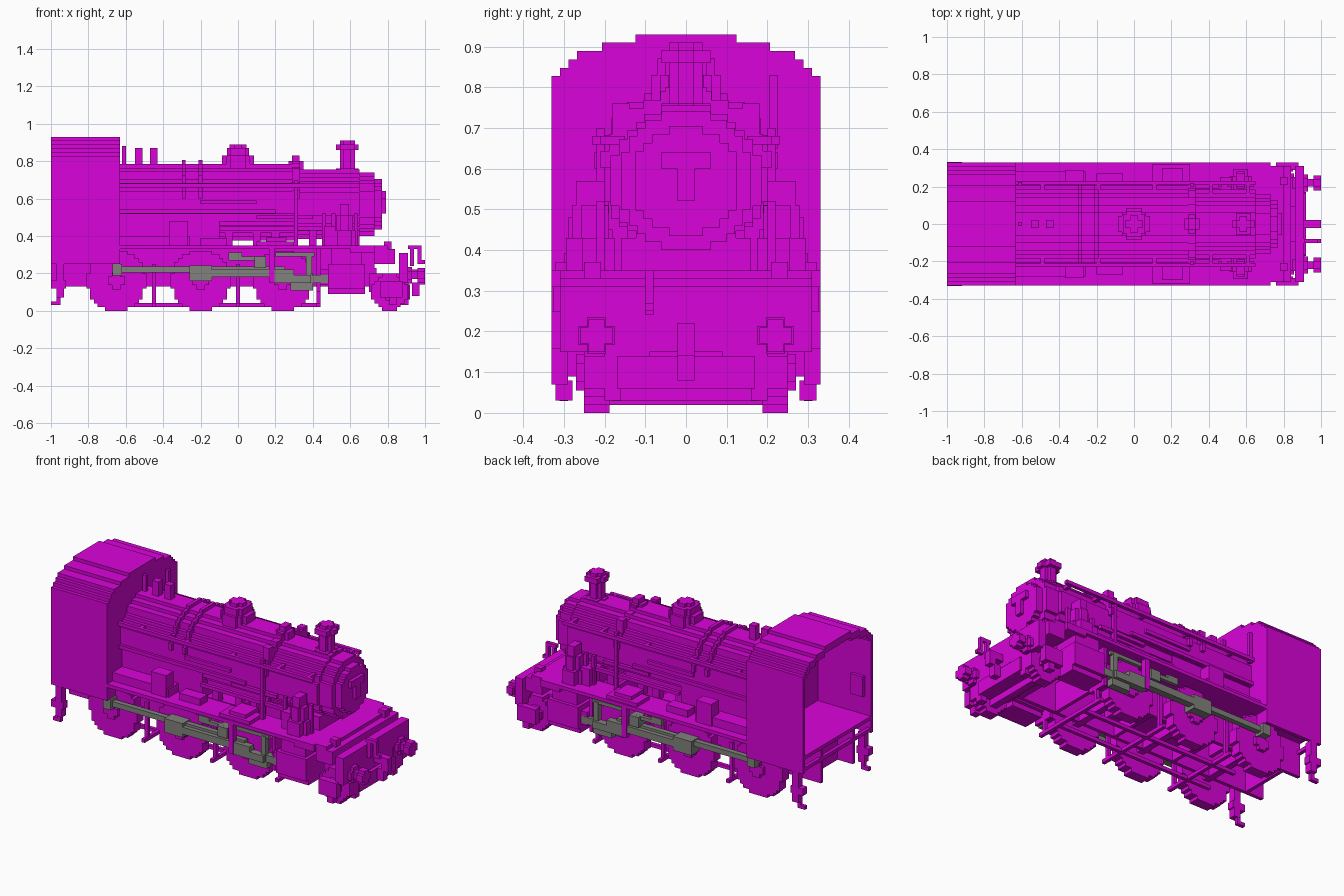
import bpy, bmesh, math

if "Cube" in bpy.data.objects:
    bpy.data.objects.remove(bpy.data.objects["Cube"], do_unlink=True)

# Main datum lines of the engine
UNIT = 0.0206              # edge of one building block
BACK, CAB, BOW, BEAM = -1, -.63, .73, .91
EDGE, FRAME, TYRE = .33, .16, .25
SILL, DECK, TOP = .25, .35, .93
BOILER, DOOR = .58, .57    # heights of the boiler and smokebox centres
MOTION = .29               # sideways position of the rods
DRIVERS = (-.65, -.2, .24)


def material(name, *rgb):
    mat = bpy.data.materials.new(name)
    mat.use_nodes = True
    mat.diffuse_color = (*rgb, 1)
    mat.node_tree.nodes["Principled BSDF"].inputs["Base Color"].default_value = (*rgb, 1)
    return mat


magenta = material("magenta", .7, .001, .7)
grey = material("rod grey", .22, .22, .2)


def part(name, boxes, mat=magenta):
    """Build one object from boxes given as (x span, y span, z span)."""
    bm = bmesh.new()
    for box in boxes:
        for vert in bmesh.ops.create_cube(bm, size=1)["verts"]:
            vert.co = [max(span) if c > 0 else min(span) for c, span in zip(vert.co, box)]
    mesh = bpy.data.meshes.new(name)
    bm.to_mesh(mesh)
    bm.free()
    mesh.materials.append(mat)
    bpy.context.collection.objects.link(bpy.data.objects.new(name, mesh))


def pair(name, boxes, mat=magenta):
    """Build a part together with its mirror image on the other side."""
    part(name, boxes + [(x, (-y[0], -y[1]), z) for x, y, z in boxes], mat)


def around(centre, size=UNIT):
    return centre - size / 2, centre + size / 2


def rod(start, end, y, z, size=UNIT):
    return (start, end), around(y, size), around(z, size)


def post(x, y, low, high, size=UNIT):
    return around(x, size), around(y, size), (low, high)


def cross(x, z, reach, size=UNIT):
    return around(x, size), (-reach, reach), around(z, size)


def disc(axis, span, u, w, radius):
    """Stepped disc filling the span along an axis, centred on u, w across it."""
    rows = max(1, round(2 * radius / UNIT))
    step = 2 * radius / rows
    boxes = []
    for i in range(rows):
        level = (i + .5) * step - radius
        half = max(.5, round(math.sqrt(radius ** 2 - level ** 2) / step - .1)) * step
        s, t = around(u, 2 * half), around(w + level, step)
        boxes.append({"x": (span, s, t), "y": (s, span, t), "z": (s, t, span)}[axis])
    return boxes


def arch(x, width, centre, radius):
    """Upper part of a stepped band over the boiler."""
    return [b for b in disc("x", around(x, width), 0, centre, radius) if b[2][0] > .6]


def stack(x, y, base, *tiers):
    """Upright stepped turning: each tier is (height, radius)."""
    boxes = []
    for height, radius in tiers:
        boxes += disc("z", (base, base + height), x, y, radius)
        base += height
    return boxes


# Cab: stepped arched roof shell, open at the rear
roof, front, inner = [], [], 0
for i, blocks in enumerate((6, 10, 13, 14, 15, 16)):
    outer, high = blocks * UNIT, TOP - i * UNIT
    roof.append(((BACK, CAB), (inner, outer), (high - 2 * UNIT, high)))
    front.append(((CAB - UNIT, CAB), (inner, outer), (SILL, high)))
    inner = outer
pair("cab_roof", roof)
pair("cab_front_wall", front)
pair("cab_side_walls", [((BACK, CAB), (EDGE - UNIT, EDGE), (SILL, high))])
part("cab_floor", [((BACK, CAB), (-EDGE, EDGE), (DECK - UNIT, DECK))])
part("cab_wall_box", [((-.96, -.88), (-EDGE, UNIT - .31), (.46, .58))])

# Boiler, firebox and smokebox
part("boiler", disc("x", (CAB, .3), 0, BOILER, .205))
part("firebox", [((CAB, -.1), (-.19, .19), (DECK, BOILER))])
part("smokebox_ring", disc("x", (.3, .65), 0, DOOR, .185))
part("smokebox", disc("x", (.3, BOW), 0, DOOR, .17))
part("smokebox_door", disc("x", (BOW, .77), 0, DOOR, .135))
part("door_latch", [cross(.77, .62, .06, 2 * UNIT), post(.77, 0, .52, .6, 2 * UNIT)])
part("smokebox_saddle", [((.46, .65), (-FRAME, FRAME), (DECK - UNIT, .43))])
part("boiler_bands", arch(-.29, UNIT, BOILER, .225) + arch(-.2, UNIT, BOILER, .225))
part("sand_saddle", arch(.31, 2 * UNIT, BOILER, .21))
pair("handrails", [rod(CAB, .65, .22, .67)]
     + [((x, x + UNIT), (.15, .22), around(.67)) for x in (-.5, -.2, .1, .4, .6)])
pair("side_pipes", [rod(CAB, .2, .21, .53), rod(-.1, .5, .2, .44),
                    rod(-.2, .1, .21, BOILER), rod(.1, .4, .2, .5)])

# Domes, chimney, valves and pipes
part("steam_dome", stack(0, 0, .76, (.07, .085), (.04, .07), (.02, .045)))
part("sand_dome", stack(.31, 0, .72, (.08, .05), (.03, .03)))
part("chimney", stack(.585, 0, .72, (.04, .06), (.1, .04), (.03, .06), (.02, .04)))
part("safety_valves", [post(x, 0, .76, .87, 2 * UNIT) for x in (-.53, -.45)])
part("whistle", [post(-.61, 0, .76, .88)])
pair("sand_pipes", [post(.31, .21, DECK, .7), post(.31, .16, .67, .76, 2 * UNIT)])
part("tall_pipe", [post(-.61, .215, .65, .83)])

# Running boards and everything on them
pair("running_boards", [((CAB, BOW), (FRAME, EDGE), (DECK - UNIT, DECK))])
part("front_deck", [((.6, BOW), (-EDGE, EDGE), (DECK - 2 * UNIT, DECK)),
                    ((BOW, .8), (-.31, .31), (SILL, DECK)),
                    ((.8, .84), (-.31, .31), (SILL, EDGE))])
pair("low_tool_boxes", [((CAB, -.26), (.19, .28), (DECK, .4)),
                        ((-.2, -.06), (.2, .27), (DECK, .39))])
pair("lubricators", [((-.37, -.27), (.22, MOTION), (DECK, .48))])
pair("gear_covers", [((.1, .3), (.2, .32), (DECK, DECK + UNIT)),
                     ((.15, .26), (.18, .3), (DECK, DECK + 2 * UNIT))])
pair("boiler_supports", [post(x, .12, DECK - UNIT, .43, 2 * UNIT) for x in (-.05, .1, .2, .4)])
pair("pumps", stack(.57, .235, DECK, (.08, .06), (.08, .045), (.06, .035))
     + [((.46, .52), (.18, TYRE), (DECK, .45))])
pair("pump_pipes", [post(x, .21, DECK, .52) for x in (.46, .51, .63)])

# Frames and cross members
pair("main_frames", [((BACK, BOW), (FRAME - UNIT, FRAME), (.13, DECK - UNIT))])
part("frame_stays", [((x, x + UNIT), (-FRAME, FRAME), (.13, .3)) for x in (-.9, -.4, 0, .4)])
part("rear_beam", [cross(BACK + UNIT / 2, SILL + UNIT, .31)])
part("ash_pan", [((-.5, .1), (-.12, .12), (.2, EDGE))])

# Wheels and axles
for i, x in enumerate((*DRIVERS, .81)):
    radius = .16 if x in DRIVERS else .1
    pair(f"wheels_{i + 1}", disc("y", (TYRE - 3 * UNIT, TYRE), x, radius, radius)
         + disc("y", (TYRE, TYRE + UNIT), x, radius, .045))
    part(f"axle_{i + 1}", disc("y", (-.2, .2), x, radius, .03))

# Brake rigging
brakes = (-.45, 0, .43)
pair("brake_rods", [rod(-.6, .43, .1, .03)])
part("brake_beams", [cross(x, .03, TYRE) for x in brakes])
pair("brake_hangers", [post(x, .21, .03, SILL) for x in brakes])

# Cylinders and motion
pair("cylinders", [((.48, .68), (FRAME, EDGE), (.12, SILL)),
                   ((.48, .68), (.18, .31), (.09, .12)),
                   ((.5, .66), (FRAME, .31), (SILL, EDGE)),
                   rod(.44, .48, .26, .18, .08)])
pair("motion_brackets", [post(.18, .31, .15, DECK, 1.5 * UNIT),
                         (around(.43), (FRAME, .28), (.1, EDGE))])
pair("coupling_rods", [rod(-.66, SILL, .28, .22, 1.5 * UNIT), rod(-.67, -.62, .28, .22, 3 * UNIT),
                       rod(-.26, -.14, .28, .2, 4 * UNIT)], grey)
pair("connecting_rods", [rod(-.2, .3, .3, .2, 2 * UNIT), rod(.18, .39, .3, .17, 2 * UNIT),
                         rod(.28, .4, .28, .13, 2 * UNIT), rod(.38, .48, .28, .17, 2 * UNIT)], grey)
pair("valve_gear", [rod(-.05, .12, MOTION, .28), rod(-.05, UNIT, MOTION, .3),
                    rod(.2, .41, MOTION, .3), post(.12, MOTION, .23, .29, 3 * UNIT),
                    post(.38, MOTION, .15, .3, 1.5 * UNIT)], grey)

# Front beam, buffers, guard irons and couplings
part("front_beam", [((.86, BEAM), (-.31, .31), (.15, .31))])
pair("front_steps", [((.76, .88), (MOTION, EDGE), (.07, .16)), post(.83, .3, .03, .08, 2 * UNIT)])
pair("truck_frame", [rod(.7, BEAM, .14, .15, .1)])
part("truck_stays", [cross(.69, .18, FRAME, .1), cross(.81, .05, .18, 2 * UNIT)])
part("front_low_beam", [cross(.88, .1, .17, .08)])
pair("guard_irons", [post(.89, .18, .03, .2, 2 * UNIT)])
pair("buffers", disc("x", (BEAM, BEAM + UNIT), .22, .19, .045)
     + disc("x", (BEAM, 1), .22, .19, UNIT) + disc("x", (1 - 2 * UNIT, 1), .22, .19, .04))
part("coupling_hook", [rod(BEAM, 1, 0, .2, 2 * UNIT), post(.98, 0, .14, .2, 2 * UNIT),
                       post(.95, 0, .08, .15, 2 * UNIT)])
part("brake_hose", [post(BEAM + UNIT, -.09, .24, DECK), rod(BEAM, .98, -.09, .34),
                    post(.97, -.09, .26, DECK), rod(.96, 1, -.09, .26)])
pair("lamp_brackets", [post(.8, .23, EDGE, DECK + UNIT, 2 * UNIT)])

# Rear footsteps
pair("rear_steps", [post(-.95, .31, .07, SILL, 2 * UNIT), rod(BACK, -.92, .31, .14, 2 * UNIT),
                    post(-.96, .3, .03, .08), rod(BACK, -.96, .3, .04)])
